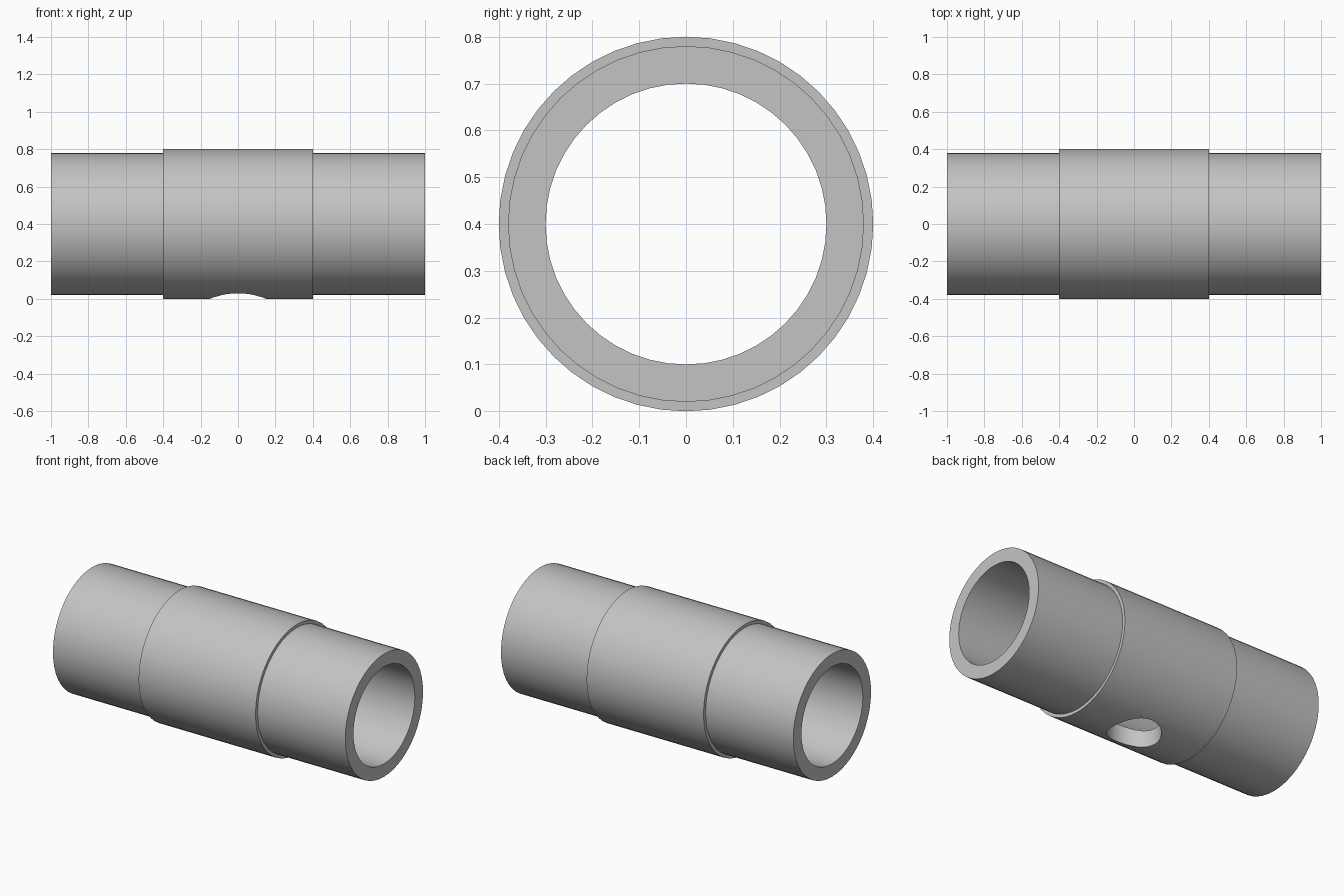
import bpy, bmesh, math
from mathutils import Matrix, Vector

cube = bpy.data.objects.get("Cube")
if cube:
    bpy.data.objects.remove(cube, do_unlink=True)

AXIS_Z = 0.4
SEGMENTS = 48

grey = bpy.data.materials.new("plain_grey")
grey.use_nodes = True
colour = (0.55, 0.55, 0.55, 1)
grey.diffuse_color = colour
grey.node_tree.nodes["Principled BSDF"].inputs["Base Color"].default_value = colour


def add_object(name, bm):
    bmesh.ops.recalc_face_normals(bm, faces=bm.faces)
    mesh = bpy.data.meshes.new(name)
    bm.to_mesh(mesh)
    bm.free()
    mesh.materials.append(grey)
    obj = bpy.data.objects.new(name, mesh)
    bpy.context.collection.objects.link(obj)
    return obj


# Stepped tube: closed (x, radius) wall profile lathed around the x axis
half = [(0.4, 0.38), (0.4, 0.4)]
bore, end = 0.3, 1.0
profile = [(end, bore), (end, 0.38)] + half
profile += [(-x, r) for x, r in reversed(profile)]

bm = bmesh.new()
verts = [bm.verts.new((x, 0, AXIS_Z + r)) for x, r in profile]
edges = [bm.edges.new((verts[i - 1], verts[i])) for i in range(len(verts))]
bmesh.ops.spin(bm, geom=verts + edges, cent=Vector((0, 0, AXIS_Z)), axis=(1, 0, 0),
               angle=math.tau, steps=SEGMENTS, use_merge=True)
bmesh.ops.remove_doubles(bm, verts=bm.verts, dist=0.0001)
tube = add_object("stepped_tube", bm)

# Round hole through the lower wall only
bm = bmesh.new()
bmesh.ops.create_cone(bm, cap_ends=True, segments=SEGMENTS, radius1=0.15, radius2=0.15,
                      depth=0.5, matrix=Matrix.Translation((0, 0, 0.1)))
cutter = add_object("hole_cutter", bm)
cutter.hide_render = True

cut = tube.modifiers.new("port_hole", 'BOOLEAN')
cut.operation = 'DIFFERENCE'
cut.solver = 'EXACT'
cut.object = cutter
bpy.ops.object.select_all(action='DESELECT')
tube.select_set(True)
bpy.context.view_layer.objects.active = tube
bpy.ops.object.modifier_apply(modifier=cut.name)
bpy.data.objects.remove(cutter, do_unlink=True)

bpy.ops.object.shade_smooth_by_angle(angle=math.radians(30))
